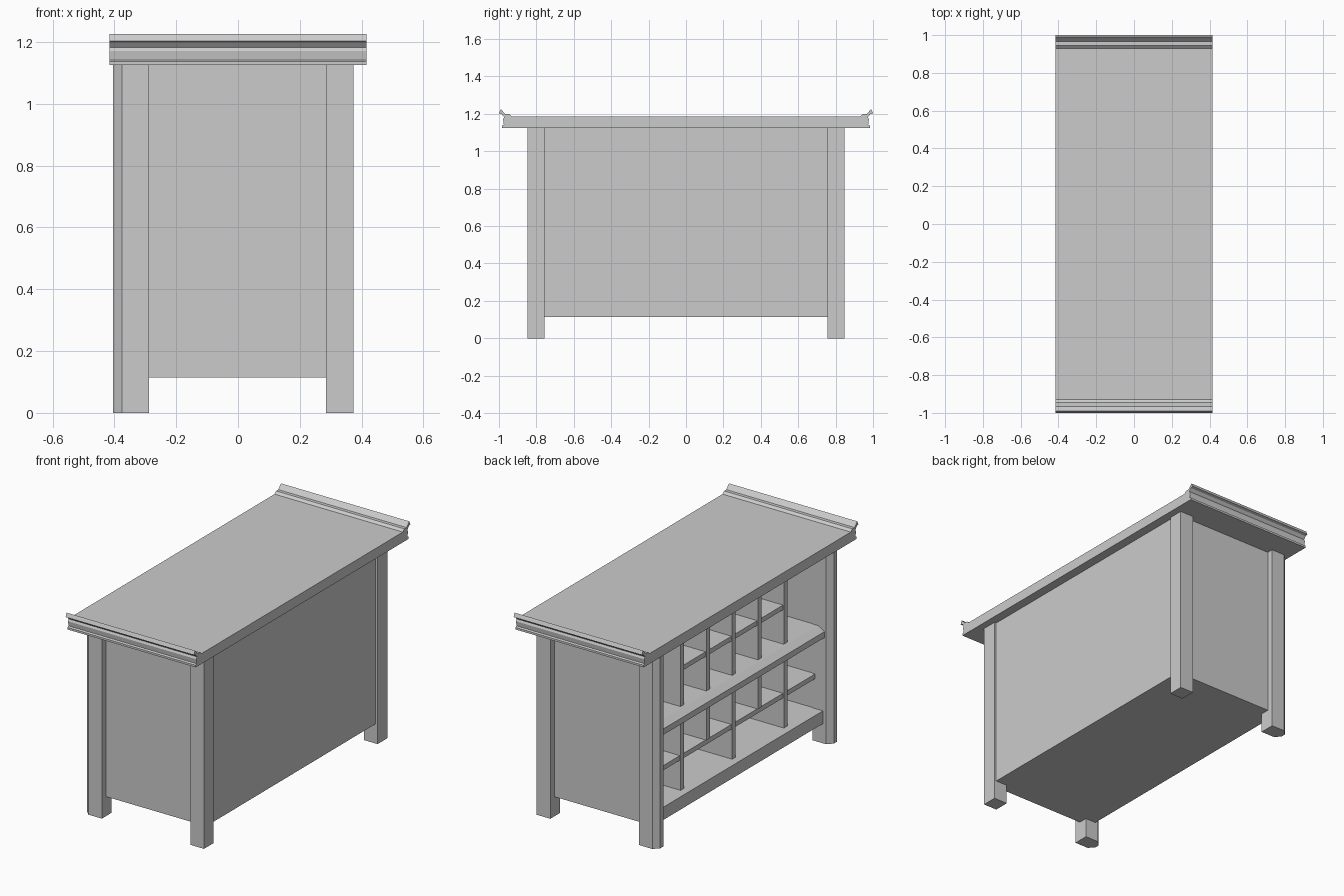
import bpy, bmesh

if "Cube" in bpy.data.objects:
    bpy.data.objects.remove(bpy.data.objects["Cube"])


def prism(name, pts, axis, a, b):
    """Extrude a closed 2D outline along an axis; pts are the other two coordinates in xyz order."""
    def co(p, t):
        v = list(p)
        v.insert("xyz".index(axis), t)
        return v
    bm = bmesh.new()
    lo = [bm.verts.new(co(p, a)) for p in pts]
    hi = [bm.verts.new(co(p, b)) for p in pts]
    bm.faces.new(lo)
    bm.faces.new(hi)
    n = len(pts)
    for i in range(n):
        bm.faces.new((lo[i], lo[(i + 1) % n], hi[(i + 1) % n], hi[i]))
    bmesh.ops.recalc_face_normals(bm, faces=bm.faces)
    me = bpy.data.meshes.new(name)
    bm.to_mesh(me)
    bm.free()
    ob = bpy.data.objects.new(name, me)
    bpy.context.collection.objects.link(ob)
    return ob


def box(name, x0, x1, y0, y1, z0, z1):
    return prism(name, [(x0, y0), (x1, y0), (x1, y1), (x0, y1)], "z", z0, z1)


TOP = 1.125      # underside of the table top
FRONT = -0.31    # open edge of shelves and dividers
BACK = 0.335     # inside of the back panel

# table top with upturned scroll ends
end = [(0.984, 1.125), (0.984, 1.137), (0.974, 1.142), (0.978, 1.17), (0.972, 1.182),
       (0.985, 1.198), (1.0, 1.203), (0.99, 1.225), (0.965, 1.198), (0.945, 1.198),
       (0.93, 1.185)]
prism("table_top", end + [(-y, z) for y, z in reversed(end)], "x", -0.415, 0.415)

# legs: square on the closed side, chamfered on the open side
for side, s in (("left", -1), ("right", 1)):
    square = [(0.285, 0.757), (0.373, 0.757), (0.373, 0.847), (0.285, 0.847)]
    chamfered = [(-0.288, 0.757), (-0.375, 0.757), (-0.405, 0.787), (-0.405, 0.817),
                 (-0.375, 0.847), (-0.288, 0.847)]
    prism(side + "_closed_leg", [(x, s * y) for x, y in square], "z", 0, TOP)
    prism(side + "_open_leg", [(x, s * y) for x, y in chamfered], "z", 0, TOP)
    # end panel, set in from the leg faces
    y = sorted((s * 0.76, s * 0.81))
    box(side + "_end_panel", -0.30, 0.30, y[0], y[1], 0.115, TOP)

# back panel and bottom board
box("back_panel", BACK, 0.361, -0.76, 0.76, 0.115, TOP)
box("bottom_board", -0.356, BACK, -0.76, 0.76, 0.115, 0.19)

# middle shelf with chamfered front rail
rail = [(BACK, 0.60), (-0.335, 0.60), (-0.365, 0.62), (-0.365, 0.655),
        (-0.325, 0.68), (BACK, 0.68)]
prism("middle_shelf", rail, "y", -0.76, 0.76)

# thin shelves
box("upper_shelf", FRONT + 0.005, BACK, -0.477, 0.477, 0.88, 0.908)
box("lower_shelf", FRONT + 0.005, BACK, -0.76, 0.76, 0.364, 0.392)

# dividers: full height above; alternating full and half height below
for i in range(-2, 3):
    y = i * 0.2385
    box("upper_divider", FRONT, BACK, y - 0.016, y + 0.016, 0.68, TOP)
    box("lower_divider", FRONT, BACK, y - 0.016, y + 0.016,
        0.392 if i % 2 else 0.19, 0.60)
